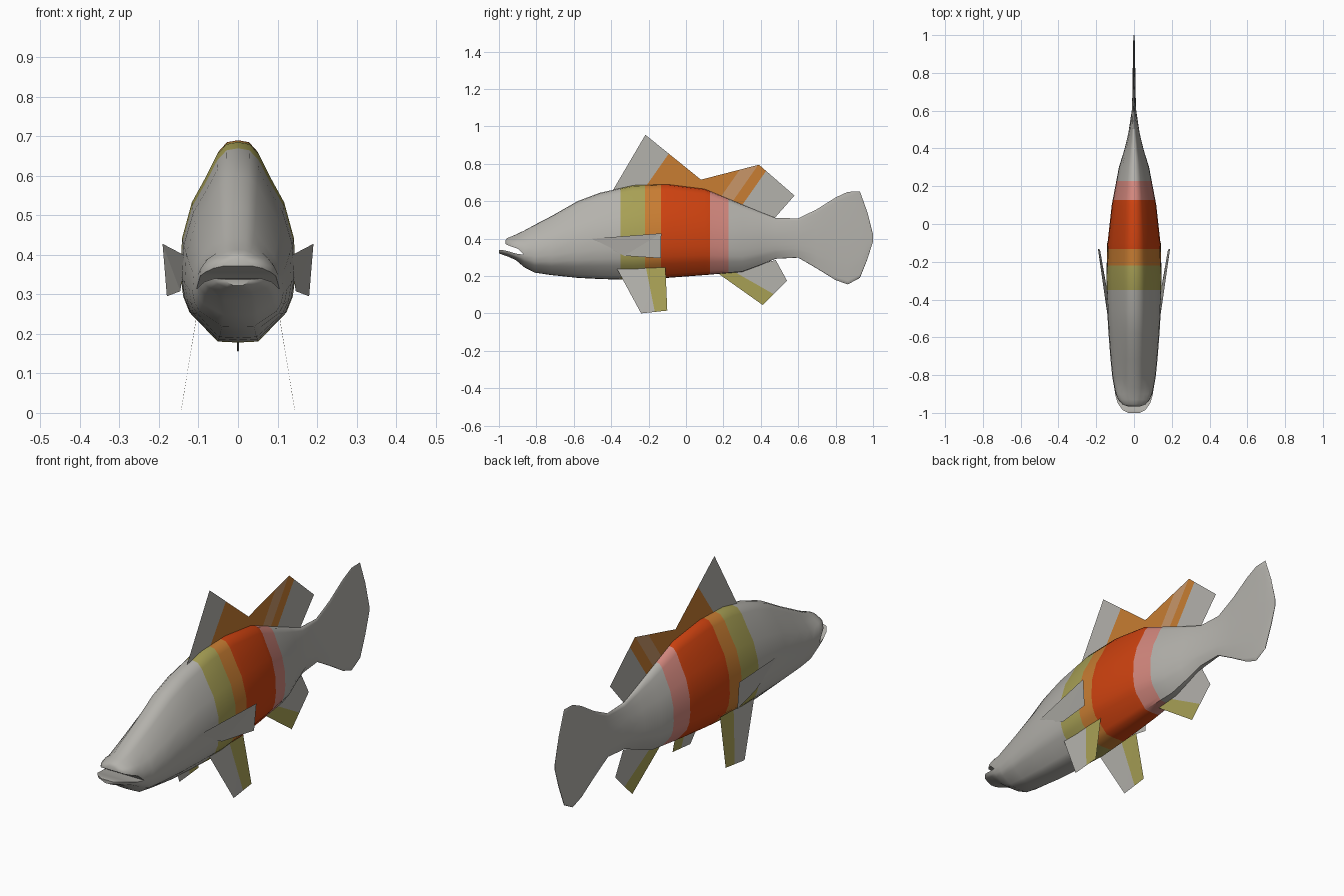
import bpy, bmesh
from mathutils import Vector

if "Cube" in bpy.data.objects:
    bpy.data.objects.remove(bpy.data.objects["Cube"])

COLOURS = {
    "grey": (.456, .445, .413), "olive": (.39, .352, .091), "ochre": (.578, .205, .032),
    "red_orange": (.61, .054, .005), "pink": (.645, .242, .205), "tan": (.578, .305, .141),
}
MATS = {}
for name, c in COLOURS.items():
    MATS[name] = bpy.data.materials.new(name)
    MATS[name].diffuse_color = (*c, 1)


def finish(name, bm, colours):
    """Turn a bmesh into an object carrying the listed colours."""
    me = bpy.data.meshes.new(name)
    bm.to_mesh(me)
    bm.free()
    for c in colours:
        me.materials.append(MATS[c])
    ob = bpy.data.objects.new(name, me)
    bpy.context.collection.objects.link(ob)
    return ob


def loft(bm, stations, half, cap_first, cap_last):
    """Skin rings; a station is (y, bottom, top, half width), half is (width, height) pairs."""
    rings = []
    for y, zb, zt, w in stations:
        pts = [(w * a, zb + (zt - zb) * t) for a, t in half]
        pts += [(-x, z) for x, z in reversed(pts) if x > 1e-6]
        rings.append([bm.verts.new((x, y, z)) for x, z in pts])
    n = len(rings[0])
    for a, b in zip(rings, rings[1:]):
        for i in range(n):
            j = (i + 1) % n
            bm.faces.new((a[i], a[j], b[j], b[i]))
    if cap_first:
        bm.faces.new(rings[0])
    if cap_last:
        bm.faces.new(rings[-1])


# Half cross-section from belly to back; the mouth corner is at MOUTH
MOUTH = .34
SECTION = [(0, 0), (.35, .005), (.47, .04), (.84, .15), (.95, .23), (1, MOUTH), (.97, .52),
           (.8, .70), (.57, .82), (.36, .94), (.2, .99), (0, 1)]
UPPER = [(a, (t - MOUTH) / (1 - MOUTH)) for a, t in SECTION if t >= MOUTH]
LOWER = [(a, t / MOUTH) for a, t in SECTION if t <= MOUTH]

BODY = [(-.865, .247, .443, .105), (-.81, .218, .473, .115), (-.72, .205, .52, .124),
        (-.58, .19, .60, .135), (-.46, .184, .645, .142), (-.28, .178, .685, .146),
        (-.1, .19, .69, .14), (.1, .205, .665, .118), (.3, .222, .582, .08),
        (.39, .255, .545, .052), (.48, .292, .51, .03), (.60, .298, .508, .012),
        (.70, .24, .557, .008), (.80, .178, .62, .007), (.865, .155, .65, .006),
        (.93, .19, .652, .005), (.97, .29, .54, .004), (1.0, .385, .42, .002)]
BANDS = [(-.35, "grey"), (-.22, "olive"), (-.133, "ochre"), (.128, "red_orange"),
         (.227, "pink"), (9, "grey")]

# Extra rings so that every band has a crisp edge
for y, _ in BANDS[:-1]:
    i = next(k for k, s in enumerate(BODY) if s[0] > y)
    a, b = BODY[i - 1], BODY[i]
    f = (y - a[0]) / (b[0] - a[0])
    BODY.insert(i, tuple(p + (q - p) * f for p, q in zip(a, b)))

# Body with tail, welded to an open upper and lower jaw
y0, zb0, zt0, w0 = BODY[0]
zm = zb0 + (zt0 - zb0) * MOUTH
bm = bmesh.new()
loft(bm, BODY, SECTION, False, True)
loft(bm, [(-.965, .372, .392, .035), (-.955, .366, .403, .062), (-.93, .356, .413, .083),
          (-.90, .346, .426, .096), (y0, zm, zt0, w0)], UPPER, True, False)
loft(bm, [(-1.0, .322, .338, .03), (-.985, .315, .34, .06), (-.95, .303, .332, .085),
          (-.91, .285, .32, .098), (y0, zb0, zm, w0)], LOWER, True, False)
bmesh.ops.remove_doubles(bm, verts=bm.verts, dist=1e-5)
bmesh.ops.recalc_face_normals(bm, faces=bm.faces)
for f in bm.faces:
    y = f.calc_center_median().y
    f.material_index = next(k for k, b in enumerate(BANDS) if y < b[0])
body = finish("fish_body", bm, [c for _, c in BANDS])
bpy.context.view_layer.objects.active = body
body.select_set(True)
bpy.ops.object.shade_smooth_by_angle(angle=.8)


def fin(name, points, colours, axis=(0, 1, 0), limits=()):
    """Flat fin, cut across axis at each limit and coloured strip by strip."""
    axis = Vector(axis)
    bm = bmesh.new()
    bm.faces.new([bm.verts.new(p) for p in points])
    bmesh.ops.triangulate(bm, faces=bm.faces)
    for u in limits:
        bmesh.ops.bisect_plane(bm, geom=bm.verts[:] + bm.edges[:] + bm.faces[:],
                               plane_co=axis * (u / axis.length_squared), plane_no=axis)
    for f in bm.faces:
        u = f.calc_center_median().dot(axis)
        f.material_index = sum(u > v for v in limits)
    return finish(name, bm, colours)


# Back fins, with slanted stripes
SLANT = (0, 1, -.7)
fin("front_back_fin", [(0, -.39, .66), (0, -.217, .955), (0, .08, .715), (0, .1, .64)],
    ["grey", "ochre"], SLANT, [-.69])
fin("rear_back_fin", [(0, .08, .715), (0, .39, .795), (0, .58, .63), (0, .47, .505),
                      (0, .3, .56), (0, .1, .64)],
    ["ochre", "tan", "ochre", "grey"], SLANT, [-.25, -.17, -.105])

# Belly fin, olive along its leading edge
fin("belly_fin", [(0, .17, .215), (0, .30, .24), (0, .48, .285), (0, .54, .175), (0, .41, .045)],
    ["olive", "grey"], (0, .57, 1), [.37])

# Paired fins
for side, s in (("left", -1), ("right", 1)):
    fin(side + "_lower_fin", [(s * .105, -.37, .24), (s * .145, -.24, 0),
                              (s * .142, -.1, .015), (s * .105, -.11, .245)],
        ["grey", "olive"], (0, 1, .2), [-.165])
    fin(side + "_side_fin", [(s * .138, -.5, .40), (s * .191, -.132, .428),
                             (s * .18, -.135, .295), (s * .146, -.33, .308),
                             (s * .136, -.49, .385)], ["grey"])

for m in bpy.data.materials:
    if m.users and not m.is_grease_pencil:
        m.use_nodes = True
        m.node_tree.nodes["Principled BSDF"].inputs["Base Color"].default_value = m.diffuse_color
